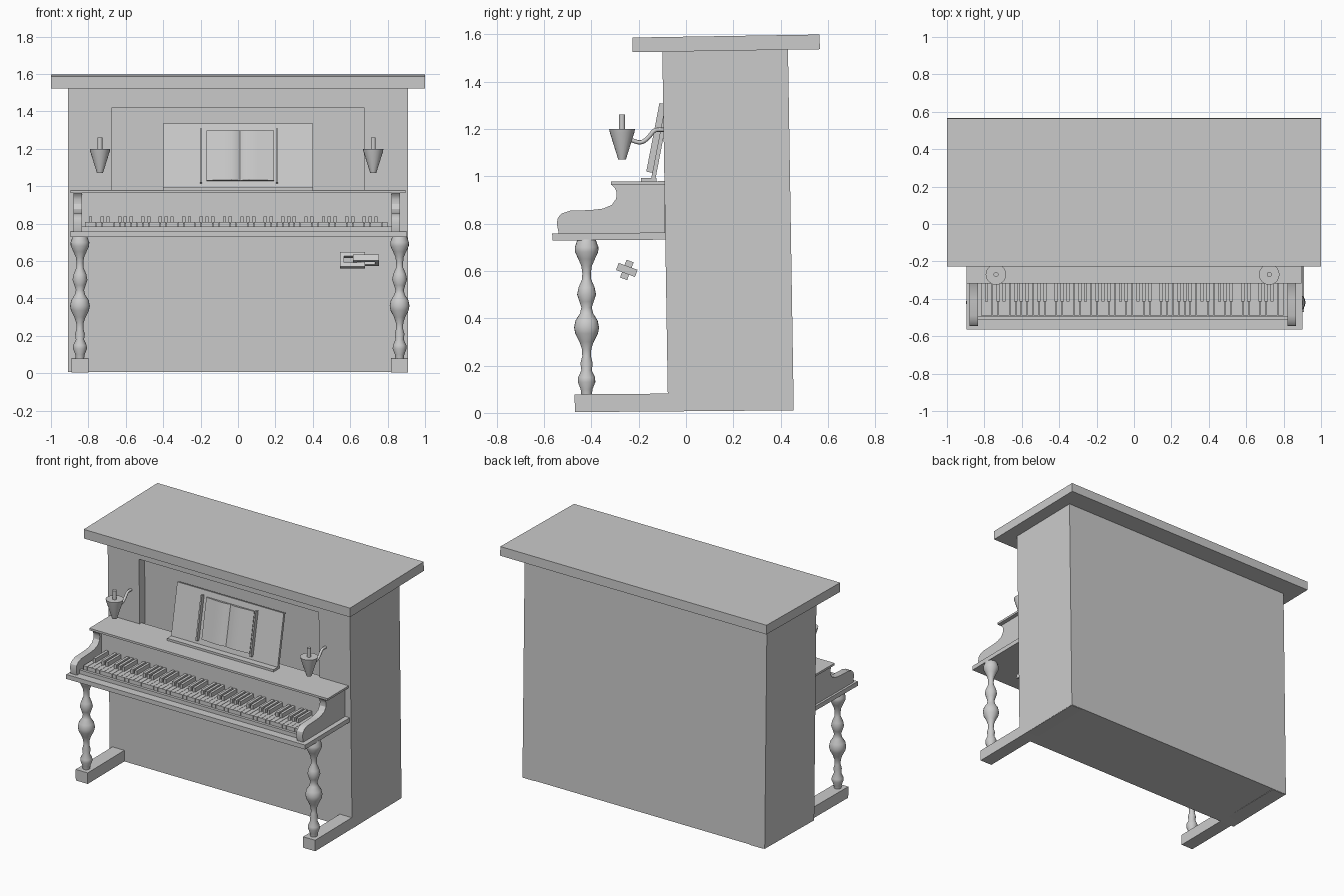
import bpy, bmesh, math
from mathutils import Matrix, Vector

if "Cube" in bpy.data.objects:
    bpy.data.objects.remove(bpy.data.objects["Cube"])

TILT = 0.016          # the whole cabinet leans very slightly forward
RACK = -0.19          # lean of the music rest


def finish(name, bm, smooth=None):
    bmesh.ops.recalc_face_normals(bm, faces=bm.faces)
    me = bpy.data.meshes.new(name)
    bm.to_mesh(me)
    bm.free()
    if smooth:
        me.polygons.foreach_set("use_smooth", [True] * len(me.polygons))
        me.set_sharp_from_angle(angle=math.radians(smooth))
    ob = bpy.data.objects.new(name, me)
    bpy.context.collection.objects.link(ob)
    return ob


def add_box(bm, x, y, z, rx=0, mat=Matrix()):
    c = Vector(((x[0] + x[1]) / 2, (y[0] + y[1]) / 2, (z[0] + z[1]) / 2))
    s = Matrix.Diagonal((x[1] - x[0], y[1] - y[0], z[1] - z[0], 1))
    m = mat @ Matrix.Translation(c) @ Matrix.Rotation(rx, 4, 'X') @ s
    bmesh.ops.create_cube(bm, size=1, matrix=m)


def box(name, x, y, z, rx=0, mat=Matrix()):
    bm = bmesh.new()
    add_box(bm, x, y, z, rx, mat)
    return finish(name, bm)


def prism(name, pts, vec, mat=Matrix(), smooth=30):
    bm = bmesh.new()
    f = bm.faces.new([bm.verts.new(mat @ Vector(p)) for p in pts])
    r = bmesh.ops.extrude_face_region(bm, geom=[f])
    step = mat.to_3x3() @ Vector(vec)
    for v in r["geom"]:
        if isinstance(v, bmesh.types.BMVert):
            v.co += step
    # extrusion keeps the starting face only when it was loose
    bmesh.ops.holes_fill(bm, edges=[e for e in bm.edges if e.is_boundary], sides=0)
    return finish(name, bm, smooth)


def lathe(name, profile, at, n=20):
    bm = bmesh.new()
    rings = [[bm.verts.new((at[0] + r * math.cos(2 * math.pi * i / n),
                            at[1] + r * math.sin(2 * math.pi * i / n), z)) for i in range(n)]
             for r, z in profile]
    for a, b in zip(rings, rings[1:]):
        for i in range(n):
            bm.faces.new((a[i], a[(i + 1) % n], b[(i + 1) % n], b[i]))
    bm.faces.new(rings[0])
    bm.faces.new(rings[-1])
    return finish(name, bm, 40)


# cabinet with a recessed upper panel
body = box("cabinet", (-0.91, 0.91), (-0.088, 0.443), (0.01, 1.535), TILT)
cutter = box("panel_cutter", (-0.675, 0.675), (-0.3, -0.035), (0.95, 1.42), TILT)
cutter.hide_render = True
cutter.hide_viewport = True
cut = body.modifiers.new("recess", 'BOOLEAN')
cut.operation = 'DIFFERENCE'
cut.object = cutter
box("top_lid", (-1, 1), (-0.226, 0.565), (1.53, 1.592), TILT)

# keyboard shelf, lid above the keys and fallboard
box("key_shelf", (-0.895, 0.9), (-0.565, -0.08), (0.73, 0.76), 0.008)
box("key_lid", (-0.895, 0.895), (-0.317, -0.07), (0.964, 0.978), 0.008)
box("fallboard", (-0.84, 0.83), (-0.275, -0.08), (0.75, 0.967))
box("key_slip", (-0.84, 0.83), (-0.51, -0.492), (0.755, 0.785))

# scrolled cheeks at both ends of the keys
cheek = [(-0.09, 0.755), (-0.537, 0.755), (-0.546, 0.80), (-0.541, 0.825), (-0.524, 0.843),
         (-0.49, 0.854), (-0.40, 0.857), (-0.35, 0.863), (-0.313, 0.879), (-0.295, 0.905),
         (-0.293, 0.93), (-0.300, 0.95), (-0.317, 0.967), (-0.09, 0.967)]
for side, x in (("left", -0.88), ("right", 0.82)):
    prism(side + "_cheek", [(x, y, z) for y, z in cheek], (0.047, 0, 0))

# 52 white keys and 36 black keys
white, black = bmesh.new(), bmesh.new()
x0, pitch = -0.82, 1.62 / 52
for i in range(52):
    x = x0 + i * pitch
    add_box(white, (x + 0.001, x + pitch - 0.001), (-0.49, -0.27), (0.765, 0.81))
    if i % 7 in (0, 2, 3, 5, 6) and i < 51:
        note = x + pitch
        add_box(black, (note - 0.009, note + 0.009), (-0.415, -0.27), (0.80, 0.838))
finish("white_keys", white)
finish("black_keys", black)

# turned legs standing on floor beams that run through the cabinet
turned = [(0.022, 0.075), (0.025, 0.10), (0.037, 0.13), (0.036, 0.15), (0.022, 0.18),
          (0.026, 0.21), (0.018, 0.24), (0.020, 0.27), (0.030, 0.30), (0.048, 0.335),
          (0.053, 0.36), (0.047, 0.39), (0.028, 0.42), (0.022, 0.445), (0.030, 0.47),
          (0.040, 0.50), (0.034, 0.53), (0.019, 0.565), (0.018, 0.59), (0.022, 0.62),
          (0.035, 0.65), (0.049, 0.68), (0.050, 0.70), (0.038, 0.733)]
for side, x in (("left", -0.845), ("right", 0.864)):
    lathe(side + "_leg", turned, (x, -0.42))
    box(side + "_floor_beam", (x - 0.045, x + 0.045), (-0.47, 0.453), (0.007, 0.082), 0.008)

# music rest with ledge, open book and two page holders
rest = Matrix.Translation((0, -0.148, 0.985)) @ Matrix.Rotation(RACK, 4, 'X')
box("music_rest", (-0.4, 0.4), (0, 0.018), (0, 0.356), mat=rest)
box("music_ledge", (-0.4, 0.4), (-0.19, -0.125), (0.976, 0.993))
half = [(0.18, -0.012), (0.14, -0.015), (0.09, -0.021), (0.045, -0.023), (0.018, -0.018)]
page = half + [(0, -0.008)] + [(-x, y) for x, y in reversed(half)]
outline = [(0.18, 0.002)] + page + [(-0.18, 0.002)]
prism("open_book", [(x + 0.012, y, 0.045) for x, y in outline], (0, 0, 0.272), rest)
for side, x in (("left", -0.198), ("right", 0.208)):
    box(side + "_page_holder", (x - 0.005, x + 0.005), (-0.026, 0.002), (0.03, 0.325), mat=rest)

# candle holders on bent arms
cup = [(0.016, 1.07), (0.052, 1.185), (0.055, 1.20), (0.013, 1.20), (0.013, 1.26)]
for side, x in (("left", -0.738), ("right", 0.723)):
    lathe(side + "_candle_holder", cup, (x, -0.27))
    cu = bpy.data.curves.new(side + "_candle_arm", 'CURVE')
    cu.dimensions = '3D'
    cu.bevel_depth = 0.009
    cu.bevel_resolution = 2
    cu.use_fill_caps = True
    path = [(-0.25, 1.16), (-0.22, 1.148), (-0.19, 1.14), (-0.16, 1.16),
            (-0.135, 1.195), (-0.11, 1.197), (-0.07, 1.195)]
    sp = cu.splines.new('NURBS')
    sp.points.add(len(path) - 1)
    for p, (y, z) in zip(sp.points, path):
        p.co = (x, y, z, 1)
    sp.use_endpoint_u = True
    sp.order_u = 3
    sp.resolution_u = 4
    bpy.context.collection.objects.link(bpy.data.objects.new(side + "_candle_arm", cu))


# two interlocked square links under the shelf
def link(name, x, width, angle):
    bm = bmesh.new()
    m = Matrix.Translation((0, -0.25, 0.604)) @ Matrix.Rotation(angle, 4, 'X')
    w, t, d = width / 2, 0.022, 0.016
    for s in (-1, 1):
        rail = sorted((s * w, s * (w - t)))
        add_box(bm, x, (-d, d), rail, mat=m)
    for a in (x[0], x[1] - t):
        add_box(bm, (a, a + t), (-d, d), (t - w, w - t), mat=m)
    finish(name, bm)


link("upright_link", (0.545, 0.68), 0.08, -0.35)
link("flat_link", (0.615, 0.755), 0.085, -0.35 + math.pi / 2)
